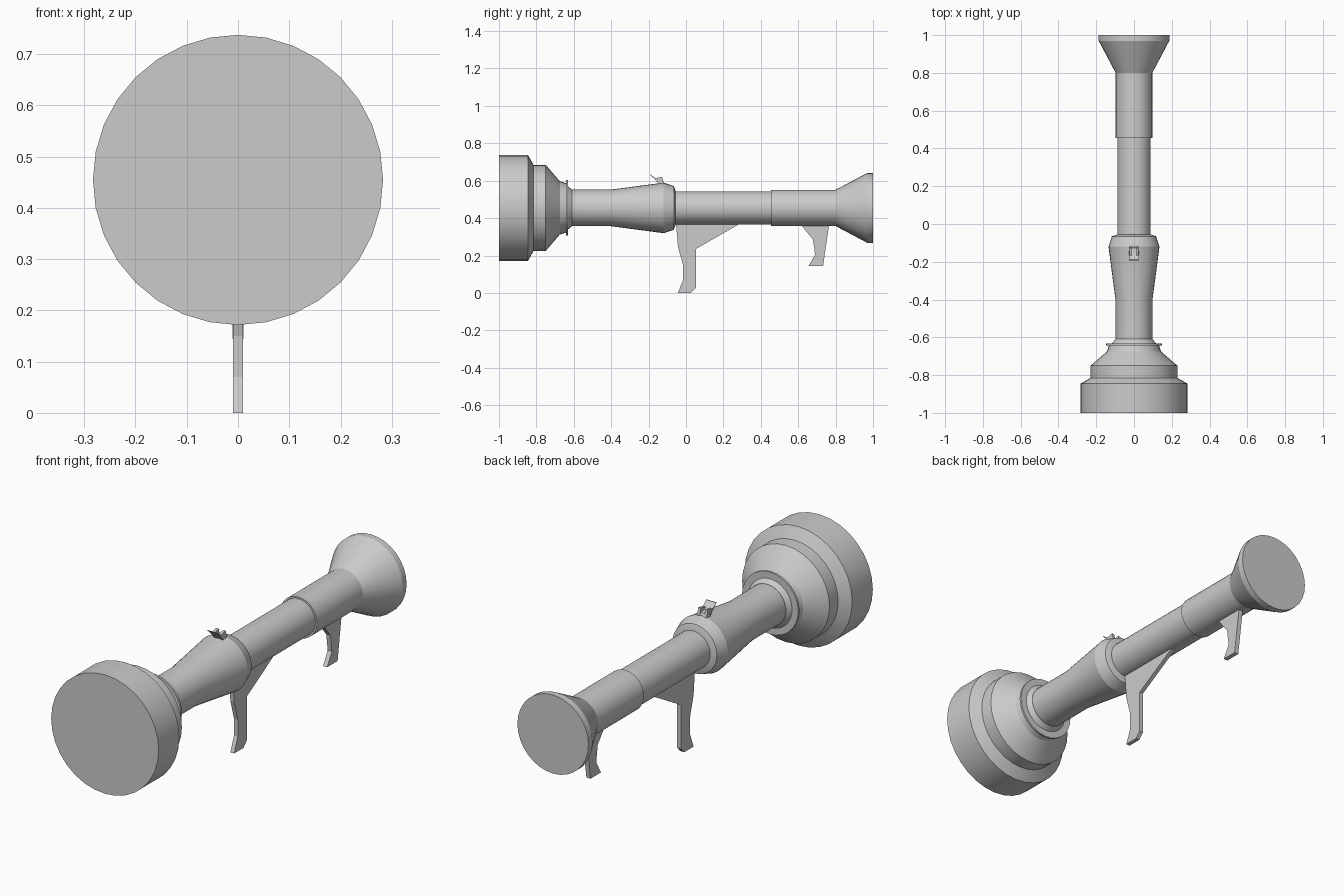
import bpy, bmesh, math

if "Cube" in bpy.data.objects:
    bpy.data.objects.remove(bpy.data.objects["Cube"])

AXIS_Z = 0.4545
SIDES = 32


def finish(name, bm, smooth=False):
    bmesh.ops.recalc_face_normals(bm, faces=bm.faces[:])
    mesh = bpy.data.meshes.new(name)
    bm.to_mesh(mesh)
    bm.free()
    ob = bpy.data.objects.new(name, mesh)
    bpy.context.collection.objects.link(ob)
    if smooth:
        bpy.ops.object.select_all(action='DESELECT')
        ob.select_set(True)
        bpy.context.view_layer.objects.active = ob
        bpy.ops.object.shade_smooth_by_angle(angle=math.radians(25))
    return ob


def lathe(name, profile):
    """Closed round part along y from (y, radius) pairs."""
    bm = bmesh.new()
    rings = []
    for y, r in profile:
        rings.append([bm.verts.new((r * math.sin(2 * math.pi * i / SIDES), y,
                                    AXIS_Z + r * math.cos(2 * math.pi * i / SIDES)))
                      for i in range(SIDES)])
    for a, b in zip(rings, rings[1:]):
        for i in range(SIDES):
            j = (i + 1) % SIDES
            bm.faces.new((a[i], a[j], b[j], b[i]))
    bm.faces.new(rings[0])
    bm.faces.new(rings[-1])
    return finish(name, bm, True)


def plate(name, outline, x0, x1):
    """Flat (y, z) outline extruded across x."""
    bm = bmesh.new()
    face = bm.faces.new([bm.verts.new((x0, y, z)) for y, z in outline])
    new = bmesh.ops.extrude_face_region(bm, geom=[face])['geom']
    for v in new:
        if isinstance(v, bmesh.types.BMVert):
            v.co.x = x1
    return finish(name, bm)


# Stepped front head
lathe("front_head", [(-1, .283), (-.845, .283), (-.815, .23), (-.75, .23),
                     (-.675, .143), (-.642, .132), (-.642, .09)])
# Thin flange and collar behind the head
lathe("flange", [(-.642, .148), (-.632, .148)])
lathe("collar", [(-.635, .118), (-.61, .099)])
# Front barrel with the bulged middle
lathe("barrel_sleeve", [(-.63, .098), (-.40, .098), (-.12, .135),
                        (-.065, .117), (-.055, .088)])
# Thin tube, rear tube and flared end
lathe("main_tube", [(-.06, .0885), (.47, .0885)])
lathe("rear_tube_and_flare", [(.455, .097), (.80, .097), (.97, .187), (1, .187)])

# Grips, with their tops sunk into the tube
plate("front_grip", [(-.053, .38), (-.053, .364), (-.043, .246), (-.016, .15),
                     (-.016, .07), (-.043, 0), (.027, 0), (.053, .027),
                     (.053, .235), (.278, .364), (.278, .38)], -.01, .01)
plate("rear_grip", [(.615, .375), (.615, .364), (.679, .285), (.69, .205),
                    (.655, .144), (.733, .144), (.765, .364), (.765, .375)],
      -.011, .011)

# Sight: tilted front plate, low base and two side wings
plate("sight_plate", [(-.193, .633), (-.189, .633), (-.142, .593), (-.146, .588)],
      -.026, .026)
plate("sight_base", [(-.163, .604), (-.128, .6), (-.117, .58), (-.145, .58)],
      -.024, .024)
for side, s in (("left", -1), ("right", 1)):
    plate("sight_wing_" + side, [(-.17, .612), (-.128, .621), (-.117, .582),
                                 (-.145, .582)], s * .012, s * .025)
